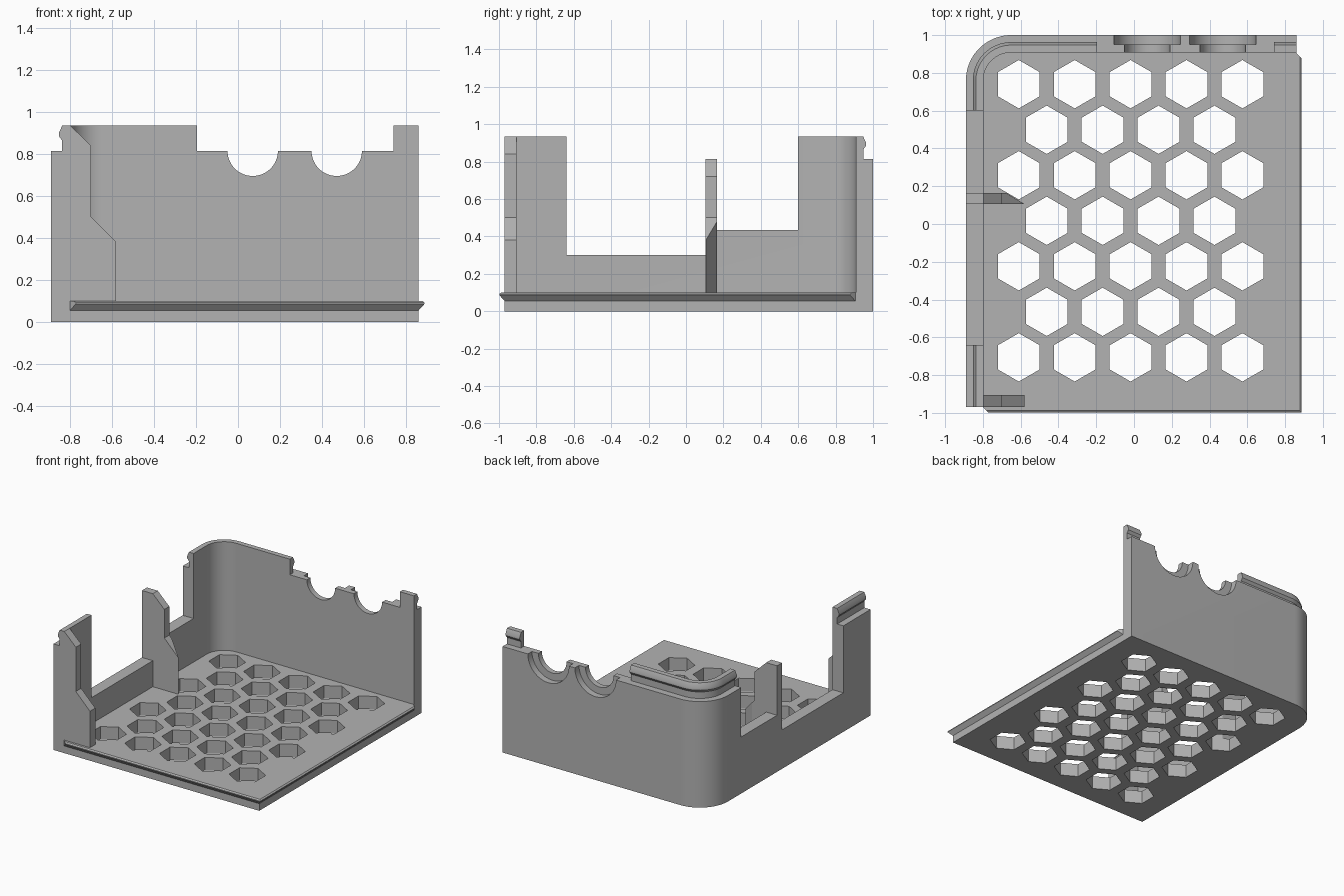
import bpy
import bmesh
from math import pi, sin, cos, radians
from mathutils import Matrix, Vector

if "Cube" in bpy.data.objects:
    bpy.data.objects.remove(bpy.data.objects["Cube"], do_unlink=True)

grey = bpy.data.materials.new("plain grey")
grey.use_nodes = True
GREY = (0.45, 0.45, 0.45, 1)
grey.diffuse_color = GREY
grey.node_tree.nodes["Principled BSDF"].inputs["Base Color"].default_value = GREY

LEFT, RIGHT, FRONT, BACK = -0.89, 0.86, -0.97, 1.0
THICK, FLOOR, RIM, TOP = 0.092, 0.10, 0.815, 0.935
RADIUS = 0.24


def finish(name, bm):
    bmesh.ops.recalc_face_normals(bm, faces=bm.faces[:])
    mesh = bpy.data.meshes.new(name)
    bm.to_mesh(mesh)
    bm.free()
    mesh.materials.append(grey)
    ob = bpy.data.objects.new(name, mesh)
    bpy.context.collection.objects.link(ob)
    return ob


def extrude(name, points, direction):
    """Closed outline of 3D points pushed along a direction."""
    bm = bmesh.new()
    face = bm.faces.new([bm.verts.new(p) for p in points])
    new = bmesh.ops.extrude_face_region(bm, geom=[face])["geom"]
    verts = [g for g in new if isinstance(g, bmesh.types.BMVert)]
    bmesh.ops.translate(bm, verts=verts, vec=direction)
    return finish(name, bm)


def sweep(name, stations, profile):
    """Closed (offset, height) profile carried along (x, y, dx, dy) stations."""
    bm = bmesh.new()
    rings = [[bm.verts.new((x + dx * d, y + dy * d, z)) for d, z in profile]
             for x, y, dx, dy in stations]
    n = len(profile)
    for a, b in zip(rings, rings[1:]):
        for i in range(n):
            j = (i + 1) % n
            bm.faces.new((a[i], a[j], b[j], b[i]))
    bm.faces.new(rings[0])
    bm.faces.new(rings[-1])
    return finish(name, bm)


def box(x0, x1, y0, y1, z0, z1):
    pts = [(x0, y0, z0), (x1, y0, z0), (x1, y1, z0), (x0, y1, z0)]
    return extrude("cutter", pts, (0, 0, z1 - z0))


def bore(x, radius, y0, y1):
    bm = bmesh.new()
    place = Matrix.Translation((x, (y0 + y1) / 2, RIM)) @ Matrix.Rotation(pi / 2, 4, "X")
    bmesh.ops.create_cone(bm, cap_ends=True, segments=64, radius1=radius,
                          radius2=radius, depth=y1 - y0, matrix=place)
    return finish("cutter", bm)


def cut(ob, cutters):
    bpy.context.view_layer.objects.active = ob
    for c in cutters:
        mod = ob.modifiers.new("cut", "BOOLEAN")
        mod.operation = "DIFFERENCE"
        mod.solver = "EXACT"
        mod.object = c
        bpy.ops.object.modifier_apply(modifier=mod.name)
        bpy.data.objects.remove(c, do_unlink=True)


# Wall path: left side, rounded back corner, back side
wall_path = [(LEFT, FRONT, 1, 0)]
for i in range(21):
    a = pi - i / 20 * pi / 2
    wall_path.append((LEFT + RADIUS + RADIUS * cos(a), BACK - RADIUS + RADIUS * sin(a),
                      -cos(a), -sin(a)))
wall_path.append((RIGHT, BACK, 0, -1))

# Walls with a snap lip along the inner half of the rim
wall_profile = [(0, 0), (0, RIM), (0.052, RIM), (0.052, 0.865), (0.037, 0.885),
                (0.037, 0.9), (0.053, TOP), (THICK, TOP), (THICK, 0)]
walls = sweep("walls", wall_path, wall_profile)
cutters = [box(-1, -0.75, -0.64, 0.105, 0.30, 1.2),
           box(-1, -0.75, 0.10, 0.60, 0.435, 1.2),
           box(-0.195, 0.74, 0.8, 1.1, RIM, 1.2)]
for x in (0.07, 0.47):
    cutters += [bore(x, 0.12, 0.8, 1.1), bore(x, 0.175, 0.95, 1.1)]
cut(walls, cutters)

# Floor inside the walls, pierced by a hexagon grid
plan = [(x + dx * THICK, y + dy * THICK, 0) for x, y, dx, dy in wall_path]
floor = extrude("floor", plan + [(RIGHT, FRONT, 0)], (0, 0, FLOOR))
bm = bmesh.new()
for row in range(7):
    odd = row % 2
    for col in range(5 - odd):
        pos = (-0.61 + 0.296 * (col + odd / 2), 0.74 - 0.241 * row, 0.05)
        place = Matrix.Translation(pos) @ Matrix.Rotation(radians(30), 4, "Z")
        # hexagon point faces front and back
        hexagon = bmesh.ops.create_cone(bm, cap_ends=True, segments=6, radius1=0.128,
                                        radius2=0.128, depth=0.4)["verts"]
        tip = max(hexagon, key=lambda v: v.co.y).co
        flat = abs(tip.x) > 0.01
        bmesh.ops.transform(bm, verts=hexagon,
                            matrix=place if flat else Matrix.Translation(pos))
cut(floor, [finish("cutter", bm)])

# Snap ridge around the two open edges, mitred at its ends
edge_path = [(-0.80, FRONT, 1, -1), (RIGHT, FRONT, 1, -1), (RIGHT, 0.905, 1, -1)]
sweep("edge_ridge", edge_path, [(0, 0.055), (0.028, 0.086), (0.028, 0.092),
                                (0.018, FLOOR), (0, FLOOR)])

# Stepped ribs on the left wall
inner = LEFT + THICK
foot = [(-0.70, 0.50), (-0.58, 0.38), (-0.58, FLOOR), (inner, FLOOR)]


def rib(name, head, y0, y1):
    return extrude(name, [(x, y0, z) for x, z in head + foot], (0, y1 - y0, 0))


rib("front_rib", [(inner, TOP), (-0.70, 0.84)], FRONT, -0.905)
post = rib("middle_post", [(inner, 0.435), (LEFT, 0.435), (LEFT, RIM), (inner, RIM),
                           (-0.70, 0.72)], 0.105, 0.165)

# Slanted back corner of the middle post
bm = bmesh.new()
bm.from_mesh(post.data)
bmesh.ops.bisect_plane(bm, geom=bm.verts[:] + bm.edges[:] + bm.faces[:], dist=1e-5,
                       plane_co=Vector((-0.58, 0.106, 0)),
                       plane_no=Vector((0.06, 0.10, 0)), clear_outer=True)
bmesh.ops.holes_fill(bm, edges=[e for e in bm.edges if e.is_boundary])
bmesh.ops.recalc_face_normals(bm, faces=bm.faces[:])
bm.to_mesh(post.data)
bm.free()

# Smooth curved walls, crisp edges
bpy.ops.object.select_all(action="DESELECT")
walls.select_set(True)
bpy.context.view_layer.objects.active = walls
bpy.ops.object.shade_smooth_by_angle(angle=radians(25))
